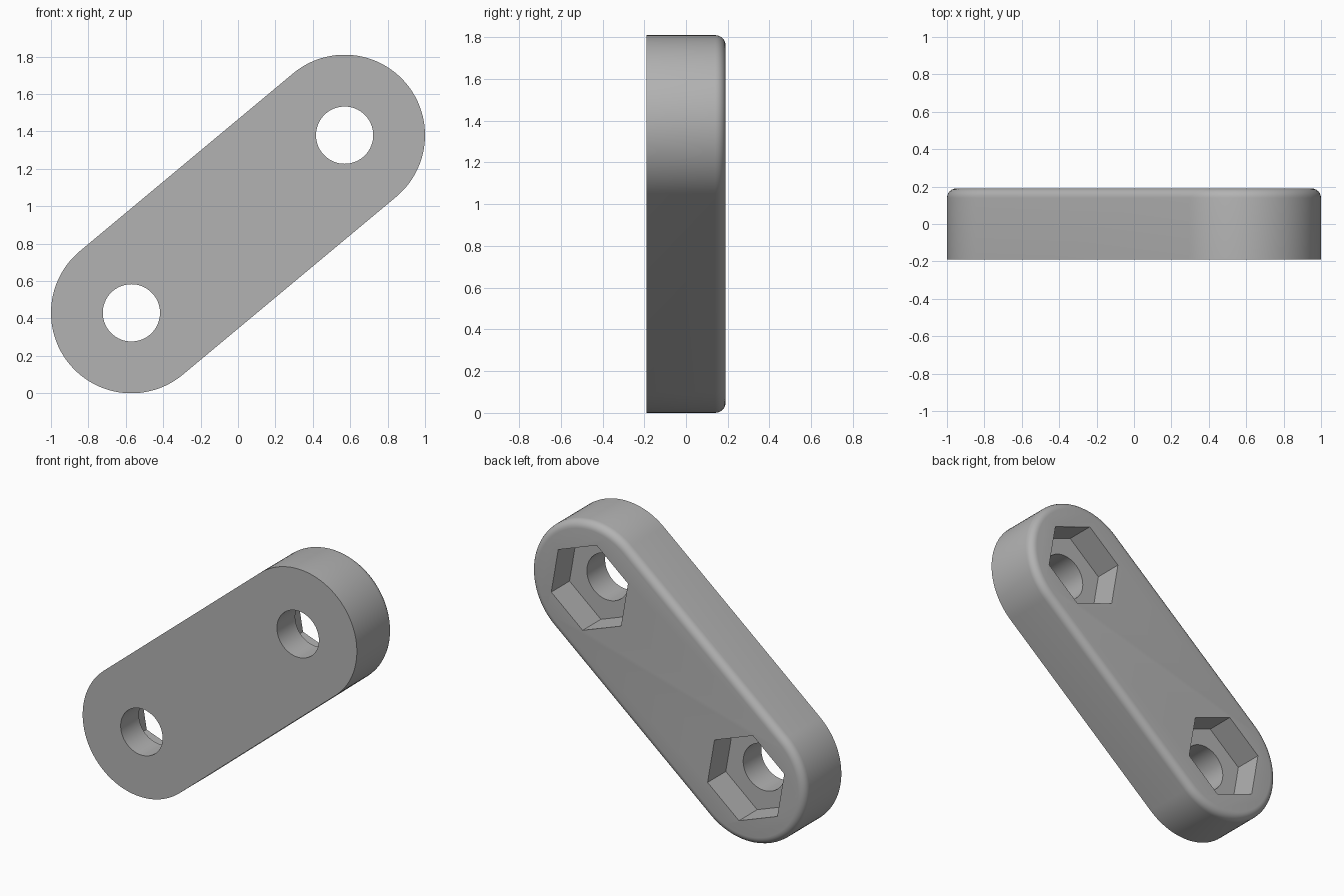
import bpy, bmesh, math
from mathutils import Matrix, Vector

default = bpy.data.objects.get("Cube")
if default:
    bpy.data.objects.remove(default, do_unlink=True)

HALF = 0.19            # half thickness along y
RADIUS = 0.43          # rounded end radius
ENDS = [Vector((-0.57, 0, 0.43)), Vector((0.57, 0, 1.38))]
ANGLE = math.atan2(ENDS[1].z - ENDS[0].z, ENDS[1].x - ENDS[0].x)

grey = bpy.data.materials.new("plain grey")
grey.use_nodes = True
grey.diffuse_color = (0.45, 0.45, 0.45, 1)
grey.node_tree.nodes["Principled BSDF"].inputs["Base Color"].default_value = grey.diffuse_color


def finish(name, bm):
    bmesh.ops.recalc_face_normals(bm, faces=bm.faces)
    mesh = bpy.data.meshes.new(name)
    bm.to_mesh(mesh)
    bm.free()
    mesh.materials.append(grey)
    obj = bpy.data.objects.new(name, mesh)
    bpy.context.collection.objects.link(obj)
    return obj


def prism_cutter(name, center, radius, sides, y0, y1):
    """Prism along y with one corner on the long axis of the link."""
    bm = bmesh.new()
    place = (Matrix.Translation((center.x, (y0 + y1) / 2, center.z))
             @ Matrix.Rotation(-ANGLE, 4, 'Y') @ Matrix.Rotation(math.pi / 2, 4, 'X'))
    bmesh.ops.create_cone(bm, cap_ends=True, segments=sides, radius1=radius,
                          radius2=radius, depth=y1 - y0, matrix=place)
    # turn so that a corner lies on the axis whatever the start corner is
    v = bm.verts[:][0].co - center
    turn = math.atan2(v.z, v.x) - ANGLE
    bmesh.ops.rotate(bm, verts=bm.verts, cent=center, matrix=Matrix.Rotation(turn, 3, 'Y'))
    obj = finish(name, bm)
    obj.hide_render = True
    return obj


# Link body: rounded slot outline, extruded backwards
bm = bmesh.new()
STEPS = 48
outline = []
for center, start in ((ENDS[1], ANGLE - math.pi / 2), (ENDS[0], ANGLE + math.pi / 2)):
    for i in range(STEPS + 1):
        a = start + math.pi * i / STEPS
        outline.append(bm.verts.new((center.x + RADIUS * math.cos(a), -HALF,
                                     center.z + RADIUS * math.sin(a))))
front = bm.faces.new(outline)
extruded = bmesh.ops.extrude_face_region(bm, geom=[front], use_keep_orig=True)["geom"]
back = [g for g in extruded if isinstance(g, bmesh.types.BMVert)]
bmesh.ops.translate(bm, verts=back, vec=(0, 2 * HALF, 0))
bmesh.ops.recalc_face_normals(bm, faces=bm.faces)

# Rounded rim on the back only
rim = [e for e in bm.edges if all(v.co.y > 0 for v in e.verts)]
bmesh.ops.bevel(bm, geom=rim, offset=0.05, segments=6, profile=0.5, affect='EDGES')
body = finish("link_body", bm)

# Bolt holes and hexagonal nut pockets
cutters = []
for side, center in zip(("lower", "upper"), ENDS):
    cutters.append(prism_cutter(side + "_bolt_hole", center, 0.153, 64, -0.5, 0.5))
    cutters.append(prism_cutter(side + "_nut_pocket", center, 0.298, 6, 0.0, 0.5))

bpy.ops.object.select_all(action='DESELECT')
bpy.context.view_layer.objects.active = body
body.select_set(True)
for cutter in cutters:
    mod = body.modifiers.new(cutter.name, 'BOOLEAN')
    mod.operation = 'DIFFERENCE'
    mod.solver = 'EXACT'
    mod.object = cutter
    bpy.ops.object.modifier_apply(modifier=mod.name)
    bpy.data.objects.remove(cutter, do_unlink=True)

bpy.ops.object.shade_smooth_by_angle(angle=math.radians(30))
